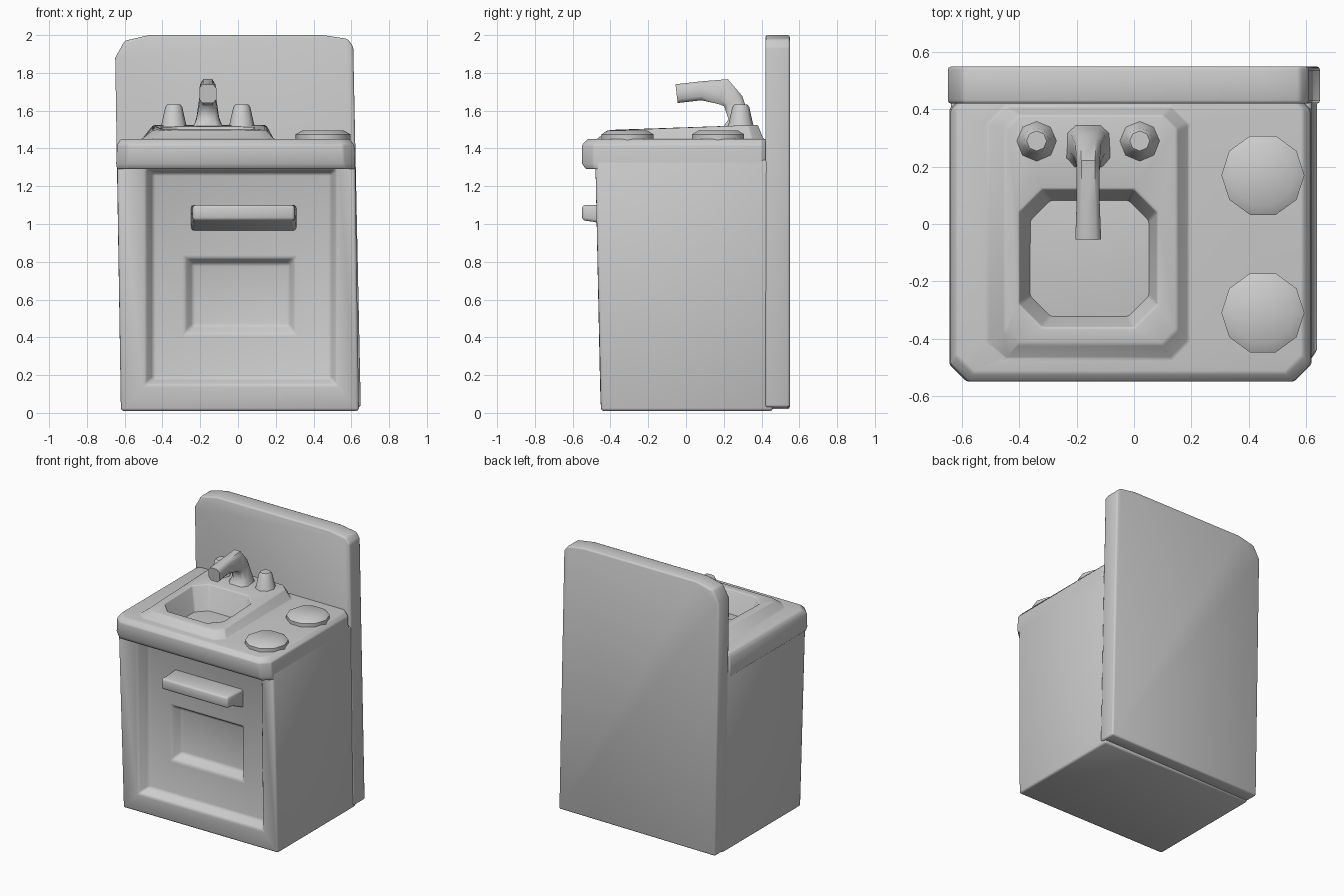
import bpy, bmesh, math
from mathutils import Vector

cube = bpy.data.objects.get("Cube")
if cube:
    bpy.data.objects.remove(cube, do_unlink=True)

grey = bpy.data.materials.new("plain grey")
grey.use_nodes = True
COLOUR = (0.6, 0.6, 0.6, 1)
grey.diffuse_color = COLOUR
grey.node_tree.nodes["Principled BSDF"].inputs["Base Color"].default_value = COLOUR


def loft(name, rings, bevel=0.015):
    """Skin matching rings of points, cap both ends, soften the corners."""
    bm = bmesh.new()
    loops = [[bm.verts.new(p) for p in ring] for ring in rings]
    for a, b in zip(loops, loops[1:]):
        for i in range(len(a)):
            j = (i + 1) % len(a)
            bm.faces.new((a[i], a[j], b[j], b[i]))
    bm.faces.new(loops[0])
    bm.faces.new(loops[-1])
    bmesh.ops.recalc_face_normals(bm, faces=bm.faces)
    if bevel:
        edges = [e for e in bm.edges if e.calc_face_angle(0) > math.radians(35)]
        bmesh.ops.bevel(bm, geom=edges, offset=bevel, segments=2, profile=0.5,
                        affect='EDGES', clamp_overlap=True)
    mesh = bpy.data.meshes.new(name)
    bm.to_mesh(mesh)
    bm.free()
    obj = bpy.data.objects.new(name, mesh)
    bpy.context.collection.objects.link(obj)
    mesh.materials.append(grey)
    bpy.ops.object.select_all(action='DESELECT')
    obj.select_set(True)
    bpy.context.view_layer.objects.active = obj
    bpy.ops.object.shade_smooth_by_angle(angle=math.radians(50))
    return obj


def upright(x0, x1, z0, z1, y, lean=0.0, tilt=0.0):
    """Rectangle facing the front; lean shifts its top in x, tilt in y."""
    return [(x0, y, z0), (x1, y, z0), (x1 + lean, y + tilt, z1), (x0 + lean, y + tilt, z1)]


def level(x0, x1, y0, y1, z, cut, rise=0.0):
    """Level rectangle with cut corners, climbing by rise towards the back."""
    pts = [(x0 + cut, y0), (x1 - cut, y0), (x1, y0 + cut), (x1, y1 - cut),
           (x1 - cut, y1), (x0 + cut, y1), (x0, y1 - cut), (x0, y0 + cut)]
    return [(x, y, z + rise * (y - y0) / (y1 - y0)) for x, y in pts]


def circle(x, y, z, r, sides):
    return [(x + r * math.cos(math.tau * i / sides),
             y + r * math.sin(math.tau * i / sides), z) for i in range(sides)]


# Cabinet with a recessed door and a sunken window
loft("cabinet", [
    upright(-0.62, 0.64, 0.01, 1.34, 0.46, -0.02),
    upright(-0.62, 0.64, 0.01, 1.34, -0.45, -0.02, -0.03),
    upright(-0.49, 0.52, 0.15, 1.29, -0.455, 0, -0.02),
    upright(-0.45, 0.49, 0.18, 1.27, -0.39),
    upright(-0.28, 0.30, 0.42, 0.82, -0.37),
    upright(-0.24, 0.27, 0.46, 0.79, -0.31),
])

# Door handle
loft("door_handle", [
    upright(-0.25, 0.31, 0.96, 1.10, -0.37),
    upright(-0.24, 0.30, 1.01, 1.10, -0.48),
    upright(-0.24, 0.30, 1.02, 1.10, -0.55),
])

# Worktop, raised sink rim and basin in one skin
loft("worktop_with_sink", [
    level(-0.64, 0.62, -0.53, 0.46, 1.29, 0.05),
    level(-0.645, 0.62, -0.55, 0.46, 1.32, 0.06),
    level(-0.64, 0.615, -0.55, 0.46, 1.42, 0.06),
    level(-0.62, 0.59, -0.52, 0.46, 1.45, 0.06),
    level(-0.51, 0.19, -0.47, 0.41, 1.45, 0.06),
    level(-0.45, 0.15, -0.42, 0.38, 1.495, 0.05, 0.03),
    level(-0.40, 0.08, -0.36, 0.12, 1.50, 0.08, 0.015),
    level(-0.36, 0.05, -0.32, 0.08, 1.33, 0.07),
], bevel=0.008)

# Back panel with clipped top corners
outline = [(-0.62, 0.02), (0.65, 0.03), (0.61, 1.94), (0.58, 1.98),
           (0.45, 2.0), (-0.47, 2.0), (-0.60, 1.97), (-0.65, 1.88)]
loft("back_panel", [[(x, y, z) for x, z in outline] for y in (0.42, 0.55)], bevel=0.012)

# Cooking rings
for name, y in (("rear_burner", 0.17), ("front_burner", -0.31)):
    loft(name, [circle(0.45, y, 1.43, 0.145, 10), circle(0.45, y, 1.475, 0.145, 10),
                circle(0.45, y, 1.495, 0.11, 10)], bevel=0)

# Tap spout: square sections swept along a bent path of (y, z, half width, half depth)
path = [(0.27, 1.49, 0.085, 0.085), (0.28, 1.56, 0.06, 0.055), (0.25, 1.65, 0.045, 0.055),
        (0.20, 1.70, 0.04, 0.07), (0.08, 1.705, 0.04, 0.05), (-0.05, 1.69, 0.045, 0.05)]
sections = []
for i, (y, z, w, d) in enumerate(path):
    before, after = path[max(i - 1, 0)], path[min(i + 1, len(path) - 1)]
    along = Vector((0, after[0] - before[0], after[1] - before[1])).normalized()
    side = Vector((1, 0, 0))
    across = along.cross(side)
    mid = Vector((-0.16, y, z))
    sections.append([mid + side * w * a + across * d * b
                     for a, b in ((-1, -.6), (-.6, -1), (.6, -1), (1, -.6),
                                  (1, .6), (.6, 1), (-.6, 1), (-1, .6))])
loft("tap_spout", sections, bevel=0)

# Tap knobs either side of the spout
for name, x in (("right_tap_knob", -0.34), ("left_tap_knob", 0.02)):
    loft(name, [circle(x, 0.29, 1.48, 0.09, 8), circle(x, 0.29, 1.53, 0.065, 8),
                circle(x, 0.29, 1.62, 0.045, 8), circle(x, 0.29, 1.632, 0.035, 8)], bevel=0)
